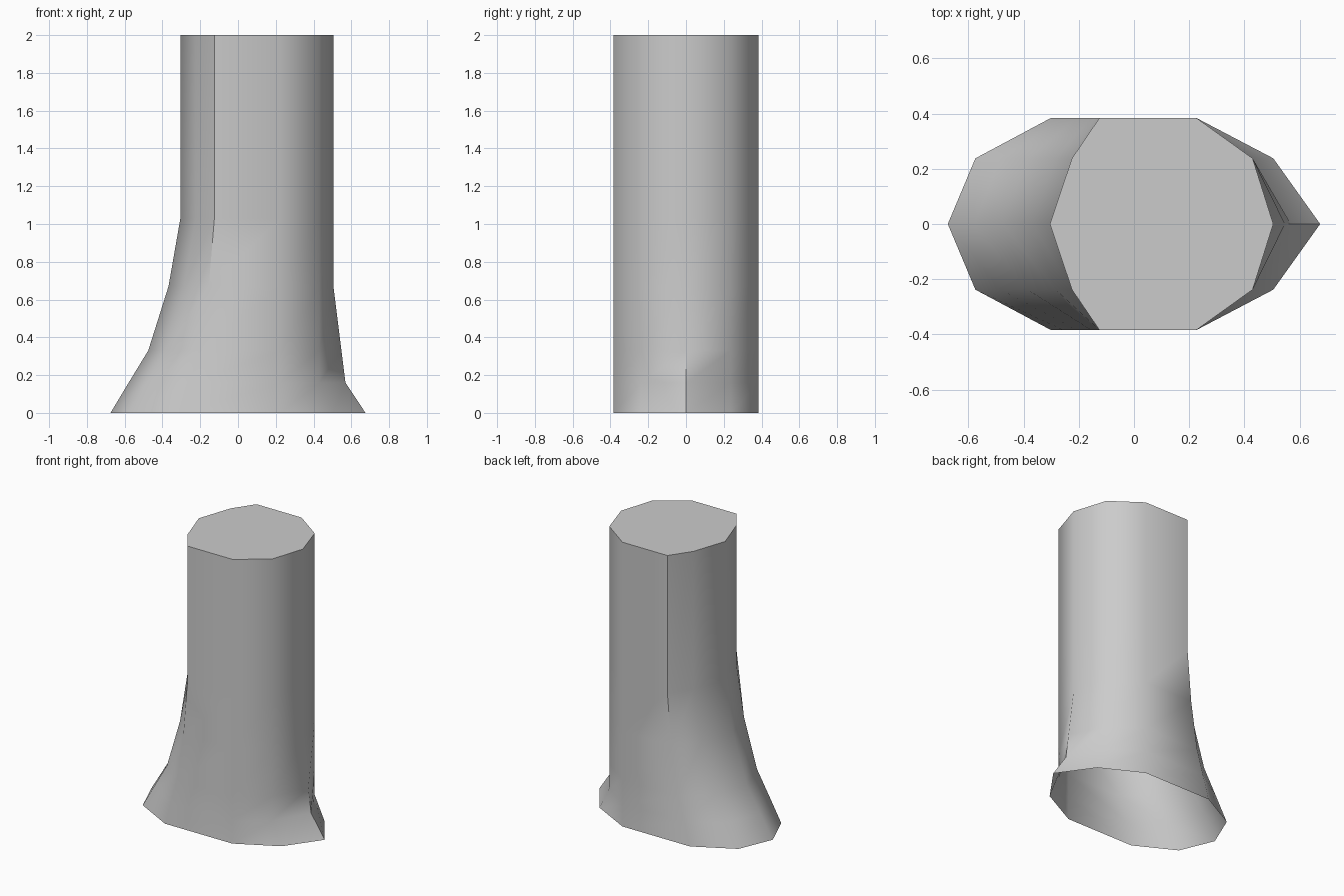
import bpy
import bmesh
import math

cube = bpy.data.objects.get("Cube")
if cube:
    bpy.data.objects.remove(cube, do_unlink=True)

grey = bpy.data.materials.new("plain grey")
grey.use_nodes = True
colour = (0.6, 0.6, 0.6, 1)
grey.diffuse_color = colour
grey.node_tree.nodes["Principled BSDF"].inputs["Base Color"].default_value = colour

# Half outline of the column: x at the top, y, and reach of the foot flare
HALF = [(-0.305, 0, -0.37), (-0.225, 0.238, -0.35), (-0.125, 0.385, -0.175),
        (0.225, 0.385, 0), (0.43, 0.238, 0.075), (0.505, 0, 0.17)]

# Rings: height, left flare, right corner flare, right ridge flare
LEVELS = [(0, 1, 1, 1), (0.16, 0.74, 0, 0.375), (0.33, 0.46, 0, 0.25),
          (0.67, 0.17, 0, 0), (1.03, 0, 0, 0), (2, 0, 0, 0)]


def ring(bm, z, left, corner, ridge):
    """One closed ring, mirrored across the y = 0 plane."""
    pts = []
    for x, y, reach in HALF:
        amount = left if reach < 0 else (ridge if y == 0 else corner)
        pts.append((x + reach * amount, y))
    pts += [(x, -y) for x, y in reversed(pts[1:-1])]
    return [bm.verts.new((x, y, z)) for x, y in pts]


# Column with spreading foot, capped on top and open below
bm = bmesh.new()
rings = [ring(bm, *level) for level in LEVELS]
for low, high in zip(rings, rings[1:]):
    for i in range(len(low)):
        j = (i + 1) % len(low)
        bm.faces.new((low[j], low[i], high[i], high[j]))
cap = bm.faces.new(list(reversed(rings[-1])))
bm.normal_update()
if cap.normal.z < 0:
    cap.normal_flip()

mesh = bpy.data.meshes.new("flared_column")
bm.to_mesh(mesh)
bm.free()
mesh.materials.append(grey)
column = bpy.data.objects.new("flared_column", mesh)
bpy.context.collection.objects.link(column)

# Smooth sides with sharp edges kept
bpy.ops.object.select_all(action="DESELECT")
column.select_set(True)
bpy.context.view_layer.objects.active = column
bpy.ops.object.shade_smooth_by_angle(angle=math.radians(45))
